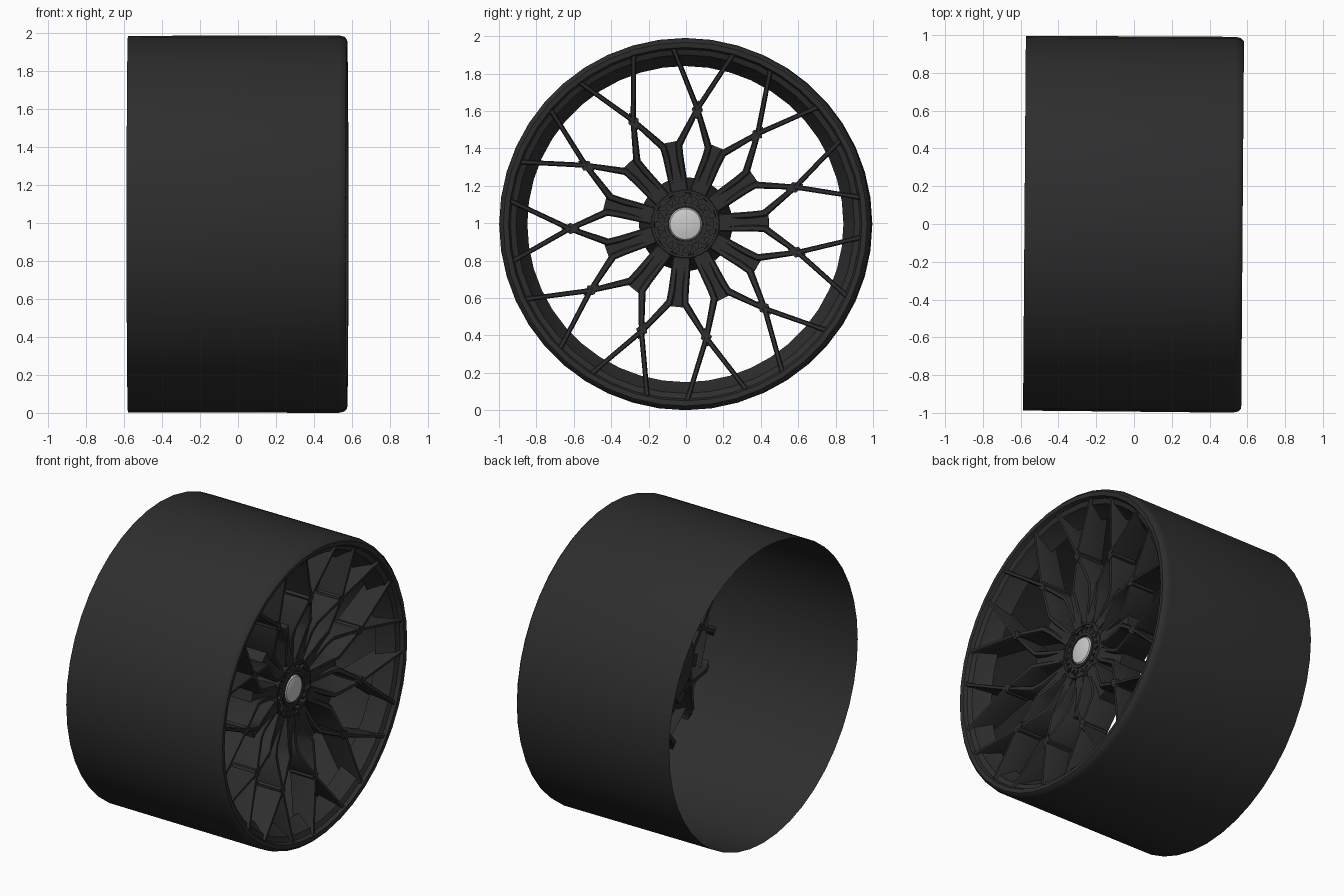
import bpy, bmesh, math
from mathutils import Matrix

if "Cube" in bpy.data.objects:
    bpy.data.objects.remove(bpy.data.objects["Cube"])

CZ = 0.995                      # axle height
N = 11                          # spoke count
STEP = 2 * math.pi / N
A0 = math.radians(2.25)         # angle of the first arm
PLACE = Matrix.Translation((0, 0, CZ)) @ Matrix.Rotation(-0.0075, 4, 'Z')


def material(name, c):
    m = bpy.data.materials.new(name)
    m.diffuse_color = (c, c, c, 1)
    m.use_nodes = True
    m.node_tree.nodes["Principled BSDF"].inputs["Base Color"].default_value = m.diffuse_color
    return m


BLACK = material("black_alloy", 0.027)
SILVER = material("silver_cap", 0.6)


def finish(bm, name, mat, angle=35):
    bmesh.ops.recalc_face_normals(bm, faces=bm.faces)
    me = bpy.data.meshes.new(name)
    bm.to_mesh(me)
    bm.free()
    me.shade_smooth()
    me.set_sharp_from_angle(angle=math.radians(angle))
    me.materials.append(mat)
    ob = bpy.data.objects.new(name, me)
    ob.matrix_world = PLACE
    bpy.context.collection.objects.link(ob)
    return ob


def lathe(name, profile, segs, mat):
    """Spin (x, radius) points about the x axis."""
    bm = bmesh.new()
    verts = [bm.verts.new((x, r, 0)) for x, r in profile]
    edges = [bm.edges.new(p) for p in zip(verts, verts[1:])]
    bmesh.ops.spin(bm, geom=verts + edges, cent=(0, 0, 0), axis=(1, 0, 0),
                   angle=2 * math.pi, steps=segs, use_merge=True)
    bmesh.ops.remove_doubles(bm, verts=bm.verts, dist=1e-5)
    return finish(bm, name, mat)


def rot(u, v, a):
    return u * math.cos(a) - v * math.sin(a), u * math.sin(a) + v * math.cos(a)


def prism(bm, pts, x0, x1):
    """Flat outline of (y, z) points, extruded along x."""
    lo = [bm.verts.new((x0, *p)) for p in pts]
    hi = [bm.verts.new((x1, *p)) for p in pts]
    bm.faces.new(lo)
    bm.faces.new(hi)
    for i in range(len(pts)):
        j = (i + 1) % len(pts)
        bm.faces.new((lo[i], lo[j], hi[j], hi[i]))


def blade(bm, path, a, side):
    """Deep chamfered strip along path of (u, v, half width, front x, back x)."""
    rings = []
    for i, (u, v, w, xf, xb) in enumerate(path):
        p, q = path[max(i - 1, 0)], path[min(i + 1, len(path) - 1)]
        du, dv = q[0] - p[0], q[1] - p[1]
        d = math.hypot(du, dv)
        nu, nv = -dv / d, du / d
        ring = []
        for k, x in ((-1, xb), (-1, xf - .012), (-.6, xf), (.6, xf), (1, xf - .012), (1, xb)):
            ring.append(bm.verts.new((x, *rot(u + nu * w * k, (v + nv * w * k) * side, a))))
        rings.append(ring)
    for r, s in zip(rings, rings[1:]):
        for i in range(6):
            j = (i + 1) % 6
            bm.faces.new((r[i], r[j], s[j], s[i]))
    bm.faces.new(rings[0])
    bm.faces.new(rings[-1])


# barrel: thin outer sheet rolled over the front lip into an inner ring
lathe("rim_barrel", [(-.58, .992), (.53, .995), (.56, .988), (.575, .972), (.572, .945),
                     (.548, .935), (.535, .905), (.51, .895), (.43, .845)], 44, BLACK)

# spokes: two mirrored blades per arm, crossing their neighbours
bm = bmesh.new()
PATH = [(.16, .032, .015, .405, .14), (.36, .036, .018, .435, .22), (.425, .042, .019, .455, .25),
        (.595, .175, .0135, .505, .32), (.80, .372, .0125, .55, .40), (.84, .410, .014, .56, .44),
        (.858, .427, .028, .565, .45)]
for k in range(N):
    for side in (1, -1):
        blade(bm, PATH, A0 + k * STEP, side)
finish(bm, "spoke_blades", BLACK)

# recessed webs between the paired blades, gussets where blades cross,
# and short roots flaring between neighbouring arms at the hub
bm = bmesh.new()
for k in range(N):
    a = A0 + k * STEP
    web = [(.15, -.032), (.37, -.036), (.445, -.04), (.445, .04), (.37, .036), (.15, .032)]
    prism(bm, [rot(u, v, a) for u, v in web], .22, .415)
    node = [(.565, 0), (.615, -.03), (.665, 0), (.615, .03)]
    prism(bm, [rot(u, v, a + STEP / 2) for u, v in node], .33, .502)
finish(bm, "spoke_webs", BLACK)

# hub body with a recessed centre
lathe("hub", [(.12, 0), (.12, .25), (.20, .25), (.29, .215), (.37, .195), (.405, .188), (.42, .18),
              (.42, .168), (.38, .164), (.38, 0)], 44, BLACK)

# toothed lock ring
bm = bmesh.new()
T = 20
prism(bm, [rot(.163 if i % 2 else .122, 0, math.pi * i / T) for i in range(2 * T)], .37, .412)
finish(bm, "lock_ring_teeth", BLACK)
lathe("lock_ring_collar", [(.38, .118), (.42, .114), (.42, .096), (.38, .092)], 44, BLACK)

# centre cap
lathe("centre_cap", [(.37, .09), (.41, .09), (.421, .082), (.428, .055), (.431, .025), (.432, 0)],
      32, SILVER)
